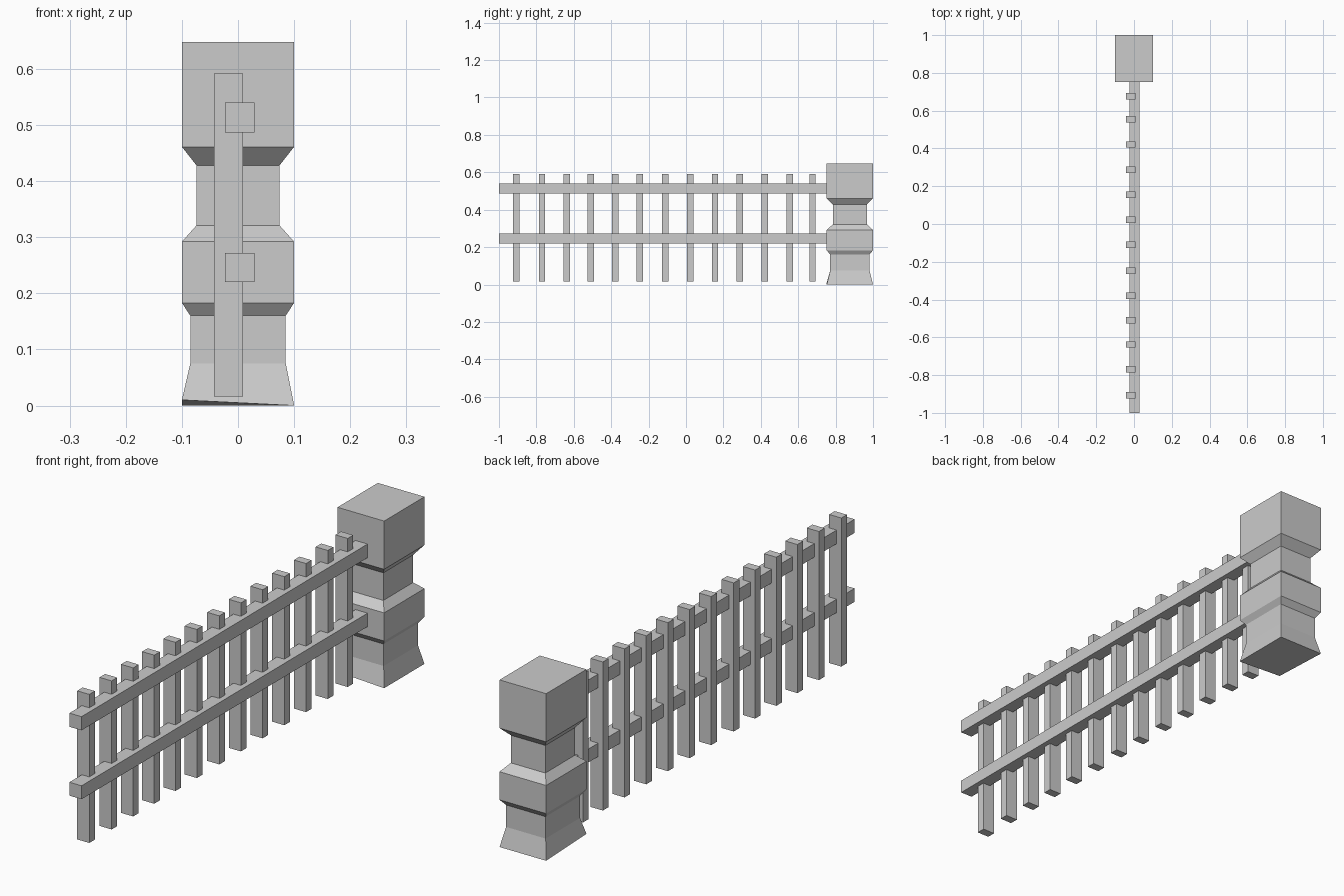
import bpy, bmesh

if "Cube" in bpy.data.objects:
    bpy.data.objects.remove(bpy.data.objects["Cube"])


def mesh_object(name, bm):
    bmesh.ops.recalc_face_normals(bm, faces=bm.faces)
    mesh = bpy.data.meshes.new(name)
    bm.to_mesh(mesh)
    bm.free()
    obj = bpy.data.objects.new(name, mesh)
    bpy.context.collection.objects.link(obj)
    return obj


def box(name, x0, x1, y0, y1, z0, z1):
    bm = bmesh.new()
    bmesh.ops.create_cube(bm, size=1)
    bmesh.ops.scale(bm, vec=(x1 - x0, y1 - y0, z1 - z0), verts=bm.verts)
    bmesh.ops.translate(bm, vec=((x0 + x1) / 2, (y0 + y1) / 2, (z0 + z1) / 2), verts=bm.verts)
    return mesh_object(name, bm)


# Stone post: stacked rectangular rings (half width, height)
profile = [(0.1, 0), (0.085, 0.075), (0.085, 0.16), (0.1, 0.183), (0.1, 0.292),
           (0.074, 0.321), (0.074, 0.428), (0.1, 0.461), (0.1, 0.648)]
POST_Y, DEPTH = 0.876, 1.235
bm = bmesh.new()
rings = []
for half, z in profile:
    rings.append([bm.verts.new((sx * half, POST_Y + sy * half * DEPTH, z))
                  for sx, sy in ((-1, -1), (1, -1), (1, 1), (-1, 1))])
for low, high in zip(rings, rings[1:]):
    for i in range(4):
        j = (i + 1) % 4
        bm.faces.new((low[i], low[j], high[j], high[i]))
bm.faces.new(rings[0][::-1])
bm.faces.new(rings[-1])
rings[0][0].co.z = 0.01  # one foot corner is slightly lifted
mesh_object("post", bm)

# Two horizontal rails running into the post
for name, z0, z1 in (("lower_rail", 0.22, 0.272), ("upper_rail", 0.487, 0.54)):
    box(name, -0.023, 0.029, -1.0, 0.77, z0, z1)

# Slightly irregularly spaced pickets
picket_y = [-0.907, -0.77, -0.638, -0.509, -0.379, -0.248, -0.11,
            0.022, 0.155, 0.288, 0.421, 0.554, 0.676]
for i, y in enumerate(picket_y):
    box(f"picket_{i + 1}", -0.043, 0.009, y - 0.017, y + 0.017, 0.016, 0.592)
